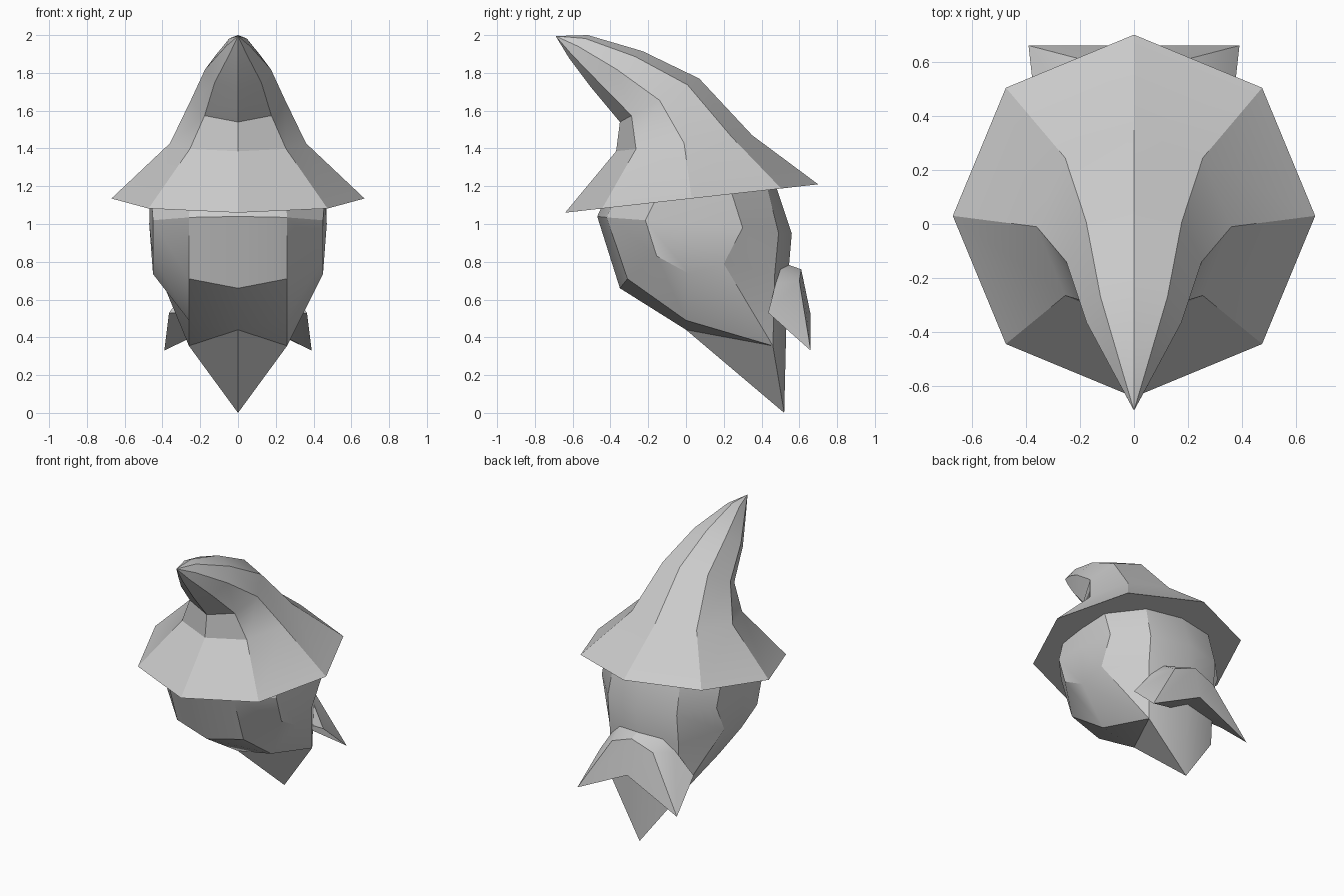
import bpy
import bmesh
import math
from mathutils import Vector

default_cube = bpy.data.objects.get("Cube")
if default_cube:
    bpy.data.objects.remove(default_cube, do_unlink=True)

# Single plain grey finish
grey = bpy.data.materials.new("plain_grey")
grey.use_nodes = True
colour = (0.6, 0.6, 0.6, 1)
grey.diffuse_color = colour
grey.node_tree.nodes["Principled BSDF"].inputs["Base Color"].default_value = colour


def mirrored(half):
    """Close a half outline, running from centre to centre, across x = 0."""
    return half + [(-x, y, z) for x, y, z in reversed(half[1:-1])]


def tilted_octagon(front, back, width):
    """Eight-sided ring spanning two (y, z) points on the centre plane."""
    front, back = Vector((0, *front)), Vector((0, *back))
    middle, reach = (front + back) / 2, (front - back) / 2
    half = []
    for step in range(5):
        angle = math.pi * step / 4
        side = Vector((width * math.sin(angle), 0, 0))
        half.append(tuple(middle + reach * math.cos(angle) + side))
    return mirrored(half)


def loft(name, rings):
    """Skin rings of equal length; coinciding points collapse into one."""
    bm = bmesh.new()
    known = {}

    def vertex(point):
        key = tuple(round(value, 4) for value in point)
        if key not in known:
            known[key] = bm.verts.new(key)
        return known[key]

    def face(points):
        corners = list(dict.fromkeys(vertex(point) for point in points))
        if len(corners) > 2 and not bm.faces.get(corners):
            bm.faces.new(corners)

    count = len(rings[0])
    for lower, upper in zip(rings, rings[1:]):
        for i in range(count):
            j = (i + 1) % count
            face((lower[i], lower[j], upper[j], upper[i]))
    # Each end is closed by a left and a right half
    for ring in (rings[0], rings[-1]):
        middle = count // 2
        face(ring[:middle + 1])
        face(ring[middle:] + ring[:1])

    bmesh.ops.recalc_face_normals(bm, faces=bm.faces)
    mesh = bpy.data.meshes.new(name)
    bm.to_mesh(mesh)
    bm.free()
    mesh.materials.append(grey)
    obj = bpy.data.objects.new(name, mesh)
    bpy.context.collection.objects.link(obj)
    bpy.ops.object.select_all(action="DESELECT")
    obj.select_set(True)
    bpy.context.view_layer.objects.active = obj
    bpy.ops.object.shade_smooth_by_angle(angle=math.radians(30))
    return obj


# Hat: tilted octagons from the brim up to the bent point
loft("hat", [
    tilted_octagon((-.64, 1.06), (.7, 1.21), .67),
    tilted_octagon((-.37, 1.385), (.35, 1.47), .36),
    tilted_octagon((-.35, 1.54), (.07, 1.77), .25),
    tilted_octagon((-.5, 1.72), (-.23, 1.915), .175),
    tilted_octagon((-.62, 1.88), (-.52, 2), .065),
    [(0, -.69, 1.995)] * 8,
])

# Head: crown, brow and cheek outlines, narrowing to a jaw and pointed beard
crown = [(0, -.42, 1.15), (.25, -.37, 1.15), (.46, -.15, 1.15),
         (.465, .03, 1.17), (.45, .24, 1.17), (.26, .43, 1.19), (0, .48, 1.19)]
brow = [(0, -.47, 1.04), (.26, -.42, 1.035), (.45, -.215, 1.02),
        (.47, .03, 1), (.45, .3, .98), (.27, .49, .95), (0, .56, .95)]
cheek = [(0, -.35, .66), (.26, -.31, .71), (.45, -.155, .83),
         (.45, .02, .735), (.44, .2, .79), (.27, .47, .74), (0, .54, .72)]
nape, nape_side = (0, 0, .44), (.26, 0, .49)
jaw, chin = (.26, .46, .355), (0, .53, .42)
loft("head_and_beard", [
    mirrored(crown),
    mirrored(brow),
    mirrored(cheek),
    mirrored([nape] + [nape_side] * 3 + [jaw] * 2 + [chin]),
    mirrored([nape] + [jaw] * 5 + [chin]),
    [(0, .52, 0)] * 12,
])

# Moustache: notched face plate lofted back to the head
shoulder = (.16, .6, .7)
loft("moustache", [
    mirrored([(0, .61, .76), shoulder, shoulder, (.39, .66, .33), (0, .66, .52)]),
    mirrored([(0, .54, .785), (.17, .5, .76), (.25, .475, .685),
              (.365, .435, .53), (0, .435, .53)]),
])
